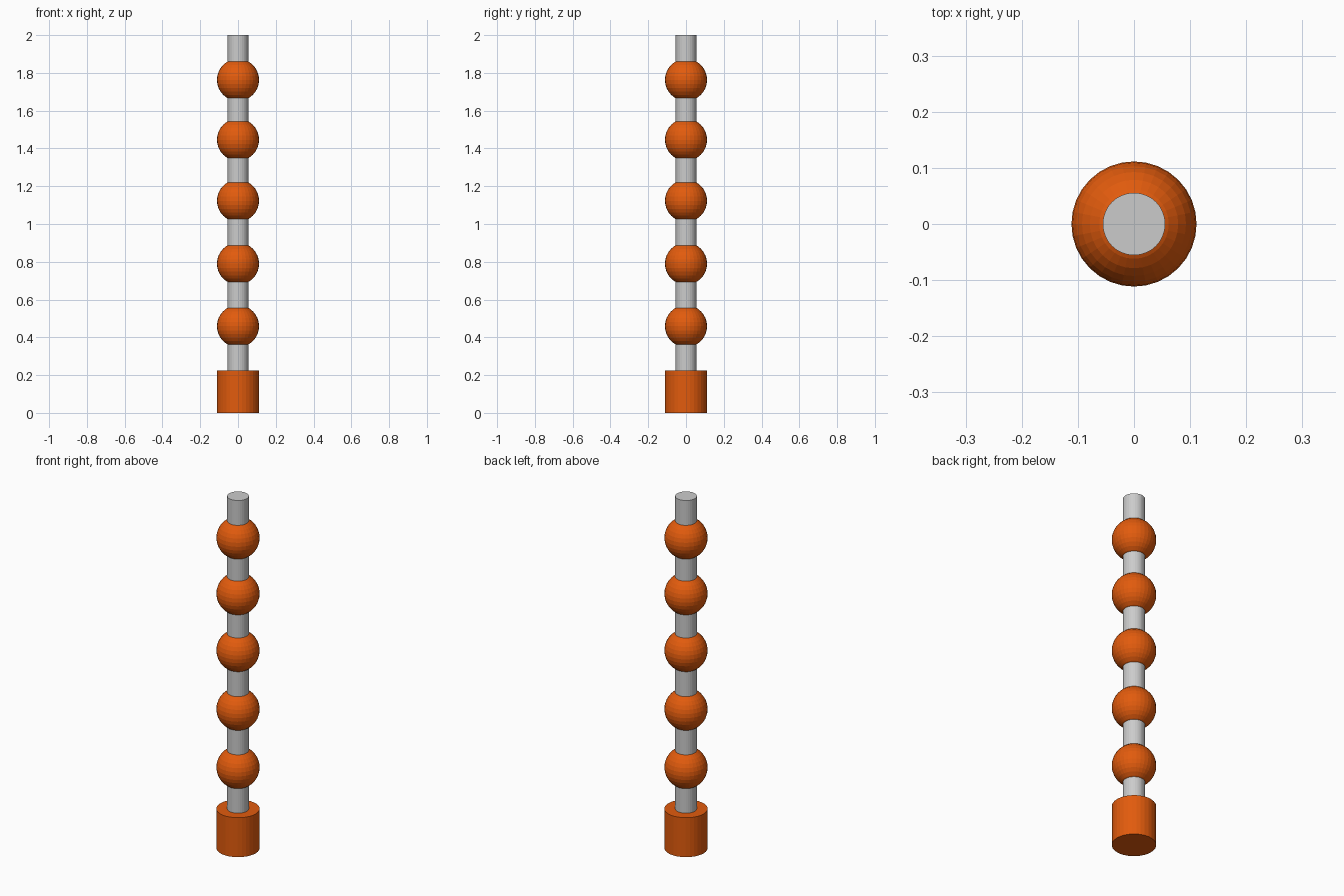
import bpy

if "Cube" in bpy.data.objects:
    bpy.data.objects.remove(bpy.data.objects["Cube"])

SIDES = 32


def material(name, colour):
    m = bpy.data.materials.new(name)
    m.diffuse_color = (*colour, 1.0)
    m.use_nodes = True
    m.node_tree.nodes["Principled BSDF"].inputs["Base Color"].default_value = m.diffuse_color
    return m


def finish(name, mat):
    ob = bpy.context.object
    ob.name = name
    ob.data.materials.append(mat)
    return ob


def cylinder(name, radius, z0, z1, mat):
    bpy.ops.mesh.primitive_cylinder_add(vertices=SIDES, radius=radius, depth=z1 - z0,
                                        location=(0, 0, (z0 + z1) / 2))
    return finish(name, mat)


orange = material("orange", (0.76, 0.105, 0.004))
grey = material("light grey", (0.6, 0.6, 0.6))

# Base block and the rod standing in it
cylinder("base", 0.1115, 0.0, 0.224, orange)
cylinder("rod", 0.0557, 0.1, 2.0, grey)

# Beads threaded on the rod, flat-faced
for i, z in enumerate((0.459, 0.790, 1.123, 1.446, 1.763)):
    bpy.ops.mesh.primitive_uv_sphere_add(segments=SIDES, ring_count=16, radius=0.1115,
                                         location=(0, 0, z))
    finish(f"bead_{i + 1}", orange)
